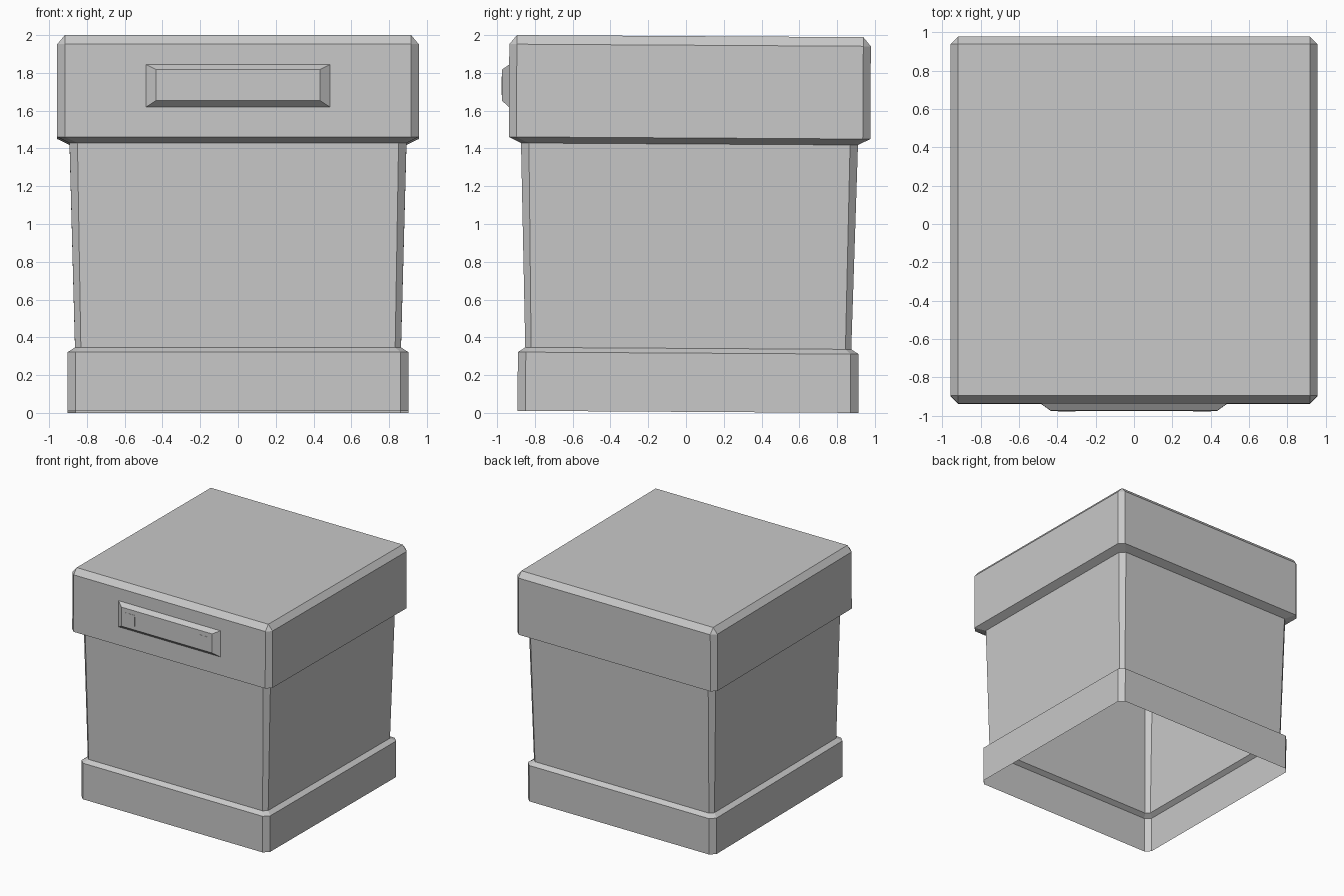
import bpy
import bmesh
from mathutils import Matrix

default_cube = bpy.data.objects.get("Cube")
if default_cube:
    bpy.data.objects.remove(default_cube, do_unlink=True)

# One plain grey material
GREY = (0.58, 0.58, 0.58, 1.0)
grey = bpy.data.materials.new("plain grey")
grey.use_nodes = True
grey.diffuse_color = GREY
grey.node_tree.nodes["Principled BSDF"].inputs["Base Color"].default_value = GREY

# The whole bin leans very slightly backwards
LEAN = Matrix.Translation((0, 0.01, 0.0055)) @ Matrix.Rotation(-0.006, 4, 'X')


def finish(name, bm):
    bmesh.ops.recalc_face_normals(bm, faces=bm.faces)
    bm.transform(LEAN)
    mesh = bpy.data.meshes.new(name)
    bm.to_mesh(mesh)
    bm.free()
    mesh.materials.append(grey)
    obj = bpy.data.objects.new(name, mesh)
    bpy.context.collection.objects.link(obj)
    return obj


def ring(bm, z, half, cut):
    """Square outline with its four corners cut off."""
    s = half - cut
    outline = [(s, -half), (half, -s), (half, s), (s, half),
               (-s, half), (-half, s), (-half, -s), (-s, -half)]
    return [bm.verts.new((x, y, z)) for x, y in outline]


def bridge(bm, lower, upper):
    n = len(lower)
    for i in range(n):
        j = (i + 1) % n
        bm.faces.new((lower[i], lower[j], upper[j], upper[i]))


def shell(name, sections, capped=False):
    """Stack of outlines (height, half width, corner cut), open at the bottom."""
    bm = bmesh.new()
    rings = [ring(bm, *s) for s in sections]
    for lower, upper in zip(rings, rings[1:]):
        bridge(bm, lower, upper)
    if capped:
        bm.faces.new(rings[-1])
        bmesh.ops.remove_doubles(bm, verts=bm.verts, dist=0.0005)
    return finish(name, bm)


def front_block(name, back, front):
    """Tapered block on the front; rectangles are (half width, low, high, y)."""
    bm = bmesh.new()
    loops = []
    for x0, x1, low, high, y in (back, front):
        loops.append([bm.verts.new((x, y, z)) for x, z in
                      ((x0, low), (x1, low), (x1, high), (x0, high))])
    bridge(bm, *loops)
    bm.faces.new(loops[1])
    bm.normal_update()
    # Keep the visible face pointing forwards
    return finish(name, bm)


# Foot band, tapered body and lid, meeting at shared outlines
foot_top = (0.336, 0.863, 0.031)
body_top = (1.418, 0.892, 0.042)
shell("foot_band", [(0, 0.902, 0.042), (0.311, 0.902, 0.042), foot_top])
shell("body", [foot_top, body_top])
shell("lid", [body_top, (1.45, 0.957, 0.04), (1.941, 0.957, 0.04),
              (1.989, 0.917, 0)], capped=True)

# Handle with two square fixing plates
front_block("handle", (-0.487, 0.487, 1.608, 1.833, -0.957),
            (-0.434, 0.434, 1.642, 1.806, -0.995))
for side, x in (("right", -0.35), ("left", 0.355)):
    plate = (x - 0.046, x + 0.046, 1.672, 1.769)
    front_block("handle_plate_" + side, plate + (-0.995,), plate + (-0.997,))
